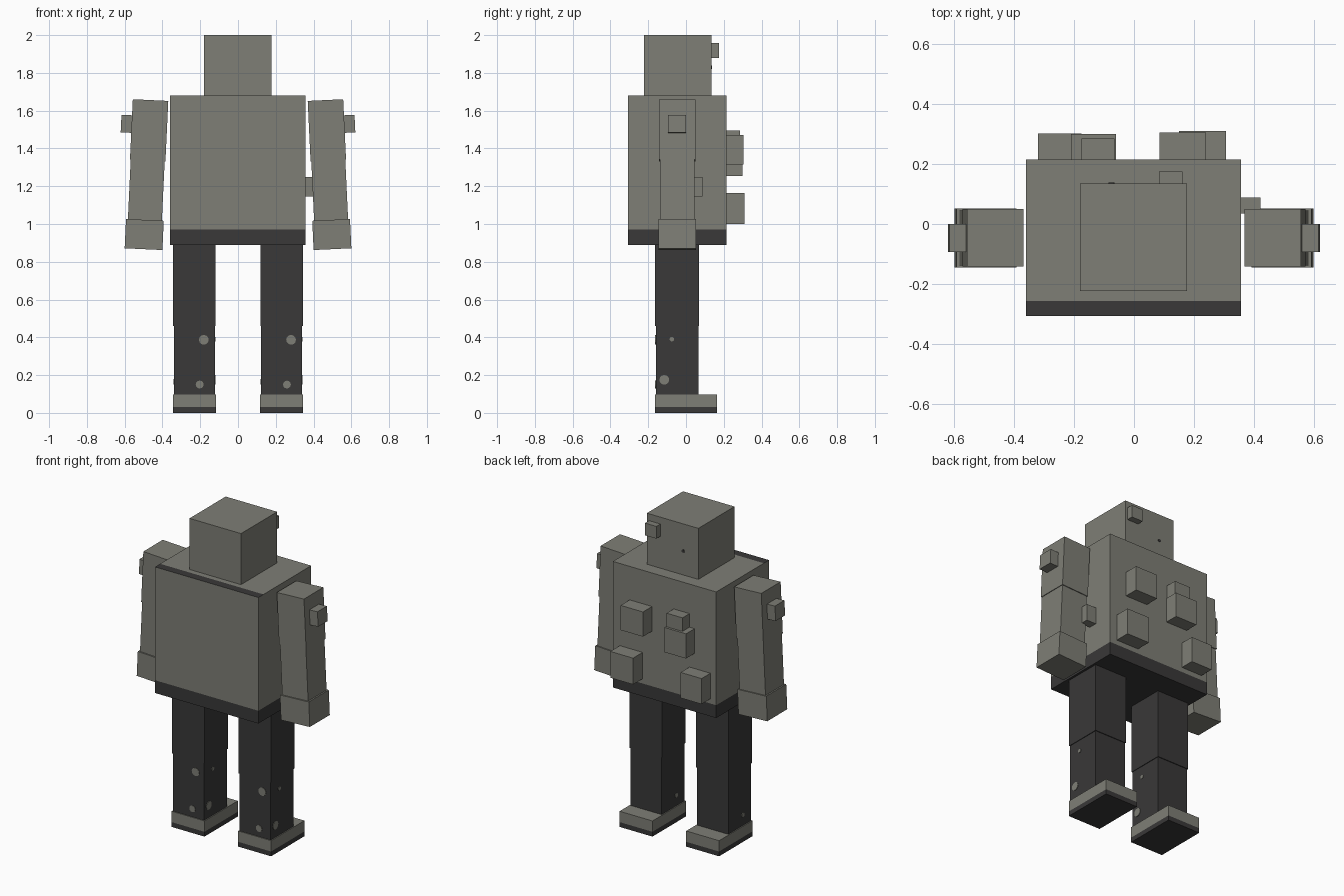
import bpy, bmesh
from math import radians, pi
from mathutils import Matrix, Vector

default = bpy.data.objects.get("Cube")
if default:
    bpy.data.objects.remove(default, do_unlink=True)


def material(name, color):
    m = bpy.data.materials.new(name)
    m.use_nodes = True
    m.diffuse_color = color
    m.node_tree.nodes["Principled BSDF"].inputs["Base Color"].default_value = color
    return m


GREY = material("warm grey", (0.21, 0.21, 0.18, 1))
DARK = material("charcoal", (0.041, 0.04, 0.04, 1))


def finish(name, bm, mats):
    mesh = bpy.data.meshes.new(name)
    bm.to_mesh(mesh)
    bm.free()
    for m in mats:
        mesh.materials.append(m)
    obj = bpy.data.objects.new(name, mesh)
    bpy.context.collection.objects.link(obj)
    return obj


def box(name, x, y, z, mat=GREY, cuts=(), dark_rule=None, matrix=None):
    """Box from axis ranges; cuts split its faces, dark_rule paints some charcoal."""
    bm = bmesh.new()
    bmesh.ops.create_cube(bm, size=1)
    lo, hi = (Vector(c) for c in zip(x, y, z))
    for v in bm.verts:
        v.co = Vector((lo[i] + (v.co[i] + 0.5) * (hi[i] - lo[i]) for i in range(3)))
    for point, normal in cuts:
        geom = bm.verts[:] + bm.edges[:] + bm.faces[:]
        bmesh.ops.bisect_plane(bm, geom=geom, plane_co=point, plane_no=normal)
    bm.normal_update()
    if dark_rule:
        for f in bm.faces:
            f.material_index = int(dark_rule(f.calc_center_median(), f.normal))
    if matrix:
        bm.transform(matrix)
    return finish(name, bm, [mat, DARK] if dark_rule else [mat])


def spot(name, center, axis, radius, mat=GREY):
    """Thin round plate facing along an axis."""
    bm = bmesh.new()
    bmesh.ops.create_cone(bm, cap_ends=True, segments=12, radius1=radius,
                          radius2=radius, depth=0.006)
    turn = Vector(axis).to_track_quat('Z', 'Y').to_matrix().to_4x4()
    bm.transform(Matrix.Translation(center) @ turn)
    return finish(name, bm, [mat])


# Torso with dark hem and dark strip along the front of the shoulders
box("torso", (-0.36, 0.357), (-0.308, 0.215), (0.89, 1.68),
    cuts=[((0, 0, 0.97), (0, 0, 1)), ((0, -0.257, 0), (0, 1, 0))],
    dark_rule=lambda c, n: c.z < 0.97 or (n.z > 0.9 and c.y < -0.257))

# Head with a knob and a tiny spot on the back
box("head", (-0.18, 0.177), (-0.223, 0.135), (1.68, 2.0))
box("head_knob", (0.083, 0.162), (0.12, 0.175), (1.88, 1.957))
spot("head_spot", (-0.075, 0.135, 1.83), (0, 1, 0), 0.01, DARK)

# Blocks on the back
blocks = [
    ((0.085, 0.24), 0.305, (1.315, 1.47)),
    ((-0.175, -0.065), 0.285, (1.385, 1.495)),
    ((-0.21, -0.06), 0.30, (1.255, 1.41)),
    ((0.15, 0.308), 0.31, (1.0, 1.165)),
    ((-0.32, -0.175), 0.303, (1.0, 1.16)),
]
for i, (x, depth, z) in enumerate(blocks):
    box(f"back_block_{i + 1}", x, (0.18, depth), z)

# Arms, built hanging from the shoulder and tilted outwards
for side, s in (("left", 1), ("right", -1)):
    arm = Matrix.Translation((s * 0.463, 0, 1.656)) @ Matrix.Rotation(-s * radians(2.7), 4, 'Y')
    box(f"{side}_upper_arm", (-0.094, 0.094), (-0.142, 0.05), (-0.32, 0), matrix=arm)
    box(f"{side}_forearm", (-0.09, 0.09), (-0.138, 0.045), (-0.65, -0.32), matrix=arm)
    box(f"{side}_hand", (-0.1, 0.1), (-0.146, 0.052), (-0.79, -0.635), matrix=arm)
    x = sorted((s * 0.06, s * 0.15))
    box(f"{side}_shoulder_knob", x, (-0.094, 0.0), (-0.178, -0.085), matrix=arm)
box("left_elbow_knob", (0.32, 0.423), (0.035, 0.088), (1.145, 1.25))

# Legs, shoes and speckles
for side, s in (("left", 1), ("right", -1)):
    c = s * 0.231
    box(f"{side}_thigh", (c - 0.112, c + 0.112), (-0.164, 0.07), (0.46, 0.9), DARK)
    box(f"{side}_shin", (c - 0.108, c + 0.108), (-0.16, 0.065), (0.09, 0.46), DARK)
    box(f"{side}_shoe", (c - 0.114, c + 0.114), (-0.165, 0.165), (0, 0.098),
        cuts=[((0, 0, 0.03), (0, 0, 1))], dark_rule=lambda p, n: p.z < 0.03)
    spot(f"{side}_upper_front_spot", (c + 0.05, -0.16, 0.387), (0, -1, 0), 0.026)
    spot(f"{side}_lower_front_spot", (c + 0.028, -0.16, 0.15), (0, -1, 0), 0.021)
    spot(f"{side}_lower_side_spot", (c + 0.108, -0.115, 0.175), (1, 0, 0), 0.026)
    spot(f"{side}_upper_side_spot", (c + 0.108, -0.075, 0.39), (1, 0, 0), 0.012)
    spot(f"{side}_small_side_spot", (c - 0.108, -0.078, 0.165), (-1, 0, 0), 0.014)
